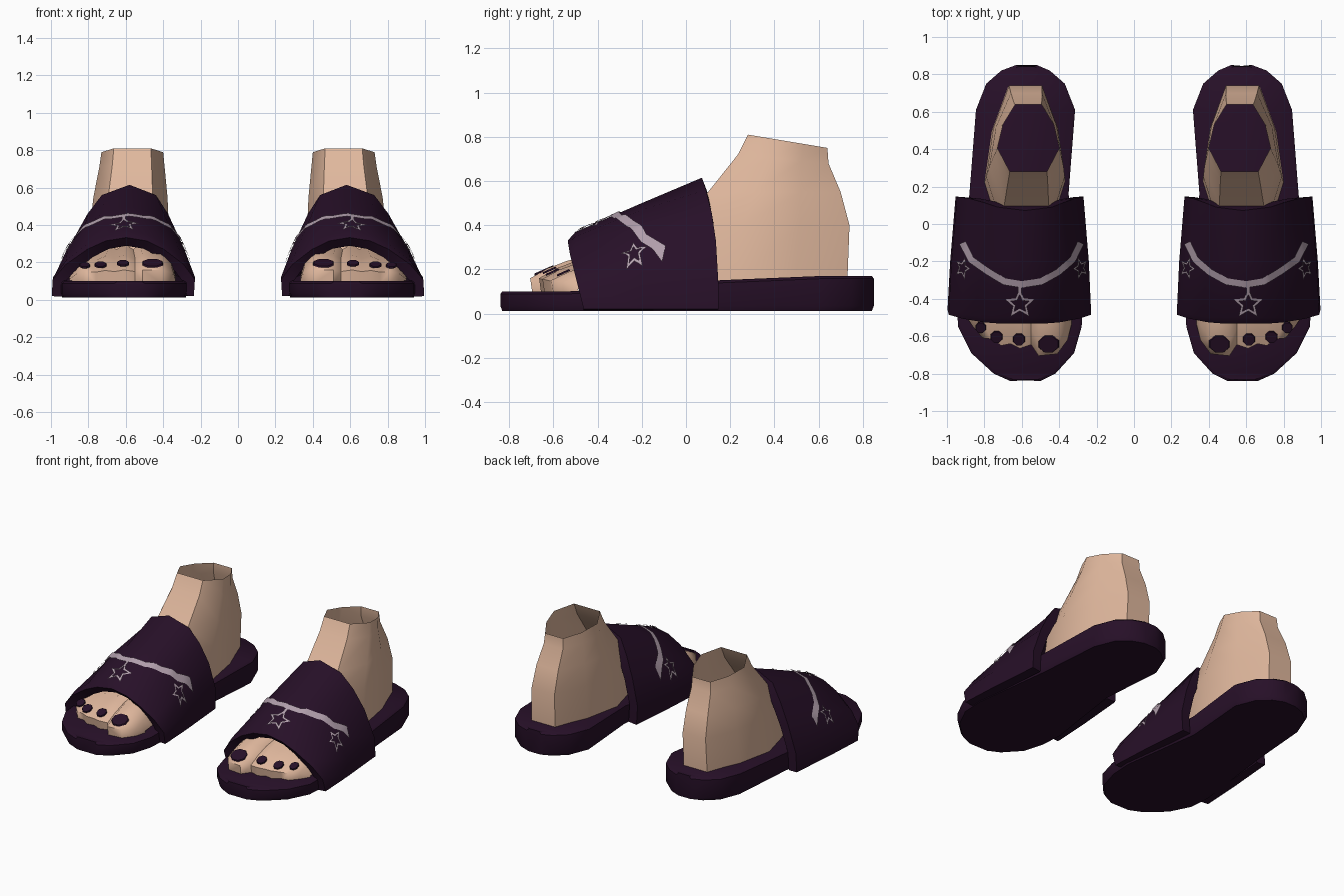
import bpy, bmesh, math
from mathutils import Vector, Matrix
from mathutils.bvhtree import BVHTree

cube = bpy.data.objects.get("Cube")
if cube:
    bpy.data.objects.remove(cube, do_unlink=True)


def material(name, rgb):
    m = bpy.data.materials.new(name)
    m.use_nodes = True
    m.diffuse_color = (*rgb, 1)
    bsdf = next(n for n in m.node_tree.nodes if n.type == 'BSDF_PRINCIPLED')
    bsdf.inputs["Base Color"].default_value = (*rgb, 1)
    return m


PLUM = material("dark plum", (0.02, 0.005, 0.021))
SKIN = material("skin", (0.75, 0.48, 0.34))
MAUVE = material("pale mauve", (0.45, 0.35, 0.42))


def loft(rings, cyclic=False, caps=False):
    """Join rows of points with quads."""
    bm = bmesh.new()
    rows = [[bm.verts.new(p) for p in ring] for ring in rings]
    n = len(rows[0])
    for a, b in zip(rows, rows[1:]):
        for i in range(n if cyclic else n - 1):
            j = (i + 1) % n
            bm.faces.new((a[i], a[j], b[j], b[i]))
    if caps:
        bm.faces.new(rows[0])
        bm.faces.new(rows[-1])
    bmesh.ops.recalc_face_normals(bm, faces=bm.faces)
    bm.normal_update()
    if not cyclic and sum(f.normal.z * f.calc_area() for f in bm.faces) < 0:
        bmesh.ops.reverse_faces(bm, faces=bm.faces)
    return bm


def finish(name, bm, mat, angle=40, thickness=0):
    """Turn a bmesh into an object mirrored onto the other foot."""
    me = bpy.data.meshes.new(name)
    bm.to_mesh(me)
    bm.free()
    me.materials.append(mat)
    ob = bpy.data.objects.new(name, me)
    bpy.context.collection.objects.link(ob)
    bpy.ops.object.select_all(action='DESELECT')
    ob.select_set(True)
    bpy.context.view_layer.objects.active = ob
    if thickness:
        mod = ob.modifiers.new("thickness", 'SOLIDIFY')
        mod.thickness = thickness
        mod.offset = -1
        bpy.ops.object.modifier_apply(modifier=mod.name)
    bpy.ops.object.shade_smooth_by_angle(angle=math.radians(angle))
    mirror = ob.modifiers.new("other foot", 'MIRROR')
    mirror.use_mirror_merge = False
    return ob


# Sole: stations of y, inner x, outer x
stations = [(-.84, .5, .66), (-.8, .42, .75), (-.69, .32, .87), (-.55, .28, .94),
            (-.4, .27, .95), (.16, .35, .88), (.61, .315, .845), (.75, .37, .79),
            (.82, .45, .71), (.85, .52, .63)]


def sole_top(y):
    t = min(max((y + .5) / .9, 0), 1)
    return .1 + .07 * t


rings = []
for y, a, b in stations:
    top = sole_top(y)
    rings.append([(a + .01, y * .99, .012), (a, y, .035), (a, y, top - .012), (a + .015, y * .99, top),
                  (b - .015, y * .99, top), (b, y, top - .012), (b, y, .035), (b - .01, y * .99, .012)])
finish("sole", loft(rings, cyclic=True, caps=True), PLUM)

# Strap: arched sections as half width and height, bottom to crown
front = [(.38, .02), (.38, .12), (.315, .21), (.205, .3), (.11, .35), (0, .37)]
middle = [(.367, .02), (.367, .14), (.31, .28), (.225, .395), (.125, .47), (0, .5)]
back = [(.338, .02), (.338, .15), (.28, .33), (.215, .46), (.145, .56), (0, .615)]


def arch(half, y_at):
    pts = [(-w, z) for w, z in half] + [(w, z) for w, z in half[-2::-1]]
    return [(.617 - .06 * z + w, y_at(z), z) for w, z in pts]


lip = [(w, max(z * .9, .02)) for w, z in front]
strap_bm = loft([
    arch(lip, lambda z: -.458 - .075 * min(z / .3, 1)),
    arch(front, lambda z: -.43 - .07 * min(z / .3, 1)),
    arch(middle, lambda z: -.2),
    arch(back, lambda z: .147 - .075 * (z / .615) ** 3)])
surface = BVHTree.FromBMesh(strap_bm)
finish("strap", strap_bm, PLUM, thickness=.065)

# Ankle and heel: horizontal rings, open at both ends
outline = [(0, .6), (.35, 1), (.7, .82), (1, .42)]
levels = [(.14, .14, -.05, .73, .215, .585), (.4, .4, -.01, .74, .21, .58),
          (.55, .55, .1, .7, .198, .575), (.72, .68, .235, .645, .175, .567),
          (.81, .75, .28, .64, .165, .565)]
rings = []
for zf, zb, yf, yb, half, cx in levels:
    side = [(half * w, yf + (yb - yf) * t, zf + (zb - zf) * t) for t, w in outline]
    rings.append([(cx + x, y, z) for x, y, z in side] +
                 [(cx - x, y, z) for x, y, z in reversed(side)])
finish("ankle", loft(rings, cyclic=True), SKIN, 50)

# Forefoot: columns of x, toe tip y, height factor
columns = [(.335, -.54, .2), (.355, -.62, .75), (.41, -.695, 1), (.51, -.705, 1), (.55, -.645, .85),
           (.61, -.665, 1), (.66, -.64, .85), (.71, -.65, .95), (.76, -.615, .8),
           (.81, -.61, .85), (.86, -.55, .7), (.9, -.49, .2)]
rings = []
for x, tip, k in columns:
    rings.append([(x, tip + .01, .09), (x, tip, .1 + .06 * k), (x, tip + .08, .1 + .105 * k),
                  (x, tip + .17, .1 + .14 * k), (.6 + (x - .6) * .8, -.2, .1 + .2 * k)])
finish("toes", loft(rings), SKIN, 60)

# Toenails: thin tilted plates
for name, x, y, z, w, d in [("big", .457, -.642, .196, .055, .05), ("second", .615, -.618, .196, .032, .034),
                            ("third", .735, -.605, .188, .032, .034), ("fourth", .82, -.555, .185, .028, .032)]:
    bm = bmesh.new()
    place = (Matrix.Translation((x, y, z)) @ Matrix.Rotation(math.radians(24), 4, 'X')
             @ Matrix.Diagonal((w, d, 1, 1)) @ Matrix.Rotation(math.pi / 8, 4, 'Z'))
    bmesh.ops.create_cone(bm, cap_ends=True, segments=8, radius1=1.08, radius2=1,
                          depth=.009, matrix=place)
    finish(name + "_toenail", bm, PLUM)


def drape(p):
    """Drop a flat point onto the strap."""
    hit, normal, _, _ = surface.ray_cast(Vector((p[0], p[1], 2)), Vector((0, 0, -1)))
    if hit is None:
        hit, normal, _, _ = surface.find_nearest(Vector((p[0], p[1], .3)))
    return hit + normal * (.008 if normal.z > 0 else -.008)


def subdivide(points, steps, closed=False):
    pts = [Vector(p) for p in points]
    ends = pts[1:] + pts[:1] if closed else pts[1:]
    out = [a.lerp(b, i / steps) for a, b in zip(pts, ends) for i in range(steps)]
    return out if closed else out + [pts[-1]]


def ribbon(name, path, width):
    pts = subdivide(path, 8)
    rows = []
    for i, p in enumerate(pts):
        d = (pts[min(i + 1, len(pts) - 1)] - pts[max(i - 1, 0)]).normalized()
        n = Vector((-d.y, d.x)) * width / 2
        rows.append([drape(p + n * k) for k in (-1, 0, 1)])
    finish(name, loft(rows), MAUVE)


def star(name, cx, cy, radius, squash, turn):
    loops = []
    for scale in (1, .62):
        corners = []
        for i in range(10):
            r = radius * scale * (1 if i % 2 == 0 else .46)
            a = math.radians(turn) + i * math.pi / 5
            corners.append((cx + r * math.sin(a) * squash, cy + r * math.cos(a)))
        loops.append([drape(p) for p in subdivide(corners, 3, True)])
    bm = loft(loops, cyclic=True)
    for f in bm.faces:
        if f.normal.z < 0:
            f.normal_flip()
    finish(name, bm, MAUVE)


# Strap trim: chain, pendant link and three open stars
ribbon("chain", [(.292, -.1), (.335, -.19), (.41, -.255), (.5, -.305), (.6, -.32),
                 (.69, -.305), (.78, -.25), (.865, -.19), (.91, -.1)], .036)
ribbon("pendant_link", [(.61, -.32), (.61, -.37)], .018)
star("centre_star", .61, -.425, .082, 1, 0)
star("inner_star", .292, -.235, .062, .65, 20)
star("outer_star", .91, -.235, .062, .65, -20)
